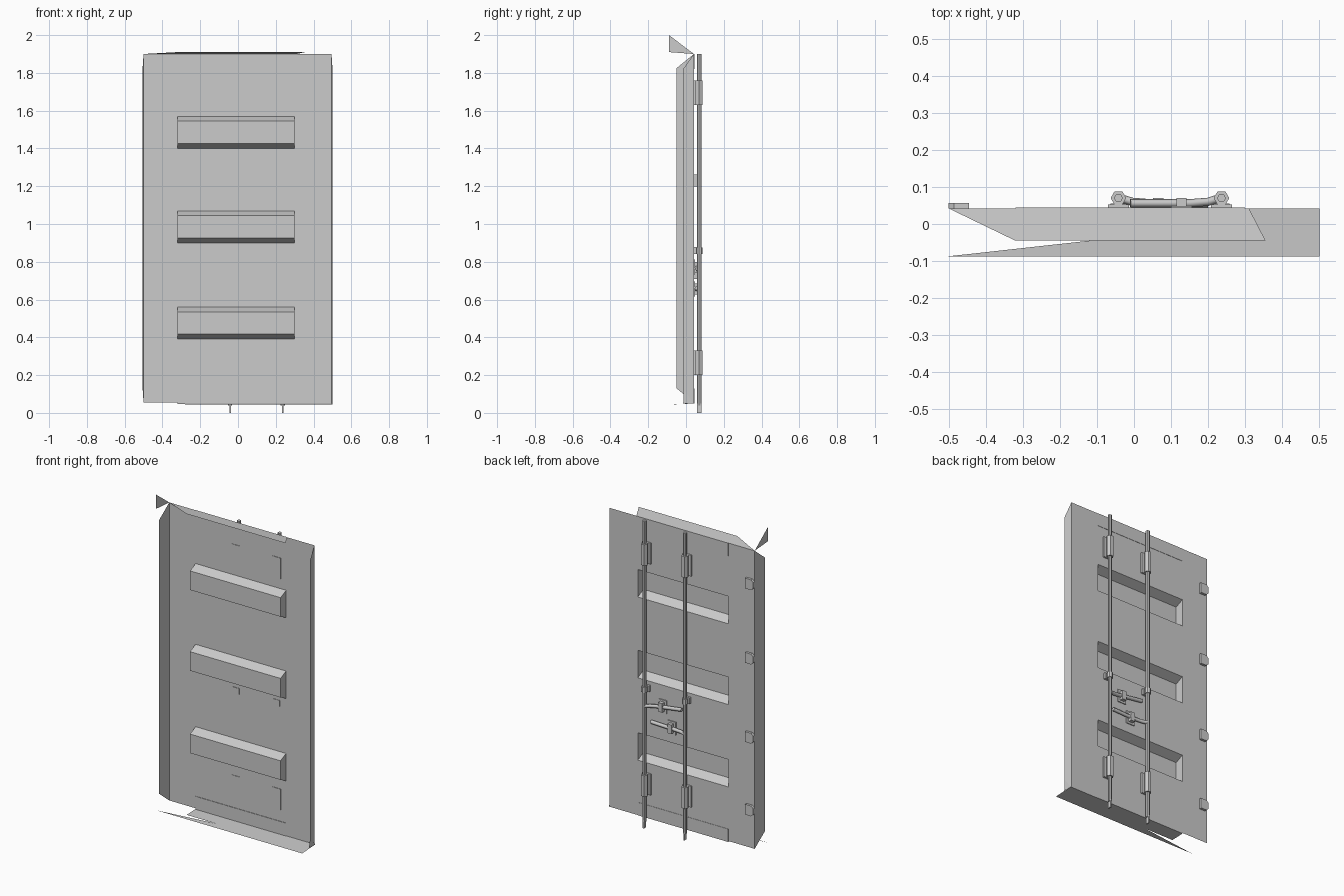
import bpy, bmesh, math
from mathutils import Vector

if "Cube" in bpy.data.objects:
    bpy.data.objects.remove(bpy.data.objects["Cube"])

YP = 0.042          # plane of the outer door sheet
XL, XR = -0.32, 0.30


def mesh_obj(name, verts, faces):
    bm = bmesh.new()
    vs = [bm.verts.new(v) for v in verts]
    for f in faces:
        bm.faces.new([vs[i] for i in f])
    me = bpy.data.meshes.new(name)
    bm.to_mesh(me)
    bm.free()
    ob = bpy.data.objects.new(name, me)
    bpy.context.collection.objects.link(ob)
    return ob


def sheet(name, pts):
    return mesh_obj(name, pts, [list(range(len(pts)))])


def box(name, x0, x1, y0, y1, z0, z1):
    v = [(x, y, z) for x in (x0, x1) for y in (y0, y1) for z in (z0, z1)]
    return mesh_obj(name, v, [(0, 1, 3, 2), (4, 6, 7, 5), (0, 4, 5, 1),
                              (2, 3, 7, 6), (0, 2, 6, 4), (1, 5, 7, 3)])


def cyl(name, a, b, r, n=8, turn=0.0):
    a, b = Vector(a), Vector(b)
    bpy.ops.mesh.primitive_cylinder_add(vertices=n, radius=r, depth=(b - a).length, location=(a + b) / 2)
    ob = bpy.context.object
    ob.name = name
    q = (b - a).to_track_quat('Z', 'Y')
    ob.rotation_euler = q.to_euler()
    if turn:
        ob.rotation_euler.rotate_axis('Z', turn)
    return ob


# corrugated centre panel: profile in (y, z) swept along x
prof = [(YP, 0.05)]
for z in (0.39, 0.90, 1.40):
    prof += [(YP, z), (-0.012, z + 0.027), (-0.012, z + 0.145), (YP, z + 0.17)]
prof.append((YP, 1.90))
n = len(prof)
verts = [(x, y, z) for x in (XL, XR) for y, z in prof]
faces = [(i, i + 1, n + i + 1, n + i) for i in range(n - 1)]
for i in (1, 5, 9):   # rib end caps
    faces += [(i, i + 1, i + 2, i + 3), tuple(n + i + k for k in (3, 2, 1, 0))]
mesh_obj("corrugated_panel", verts, faces)

# side stiles and top / bottom rails
sheet("left_stile", [(-0.5, YP, 0.055), (XL, YP, 0.055), (XL, YP, 1.9), (-0.5, YP, 1.9)])
sheet("right_stile", [(XR, YP, 0.05), (0.495, YP, 0.05), (0.495, YP, 1.9), (XR, YP, 1.9)])
for nm, z0, z1 in (("bottom_rail", 0.05, 0.13), ("top_rail", 1.82, 1.9)):
    box(nm, XL, XR, YP - 0.003, YP + 0.002, z0, z1)

# mitred sealing flaps on the sides, top and bottom
sheet("left_flap", [(-0.5, YP, 0.055), (-0.5, YP, 1.9), (-0.505, -0.05, 1.825), (-0.505, -0.05, 0.13)])
sheet("right_flap", [(0.495, YP, 0.05), (0.495, YP, 1.9), (0.5, -0.012, 1.825), (0.5, -0.012, 0.05)])
sheet("top_flap", [(-0.5, YP, 1.9), (XL, -0.045, 1.91), (0.355, -0.045, 1.91), (0.31, YP, 1.9)])
sheet("bottom_flap", [(XL, YP, 0.05), (XL, -0.045, 0.047), (-0.12, -0.045, 0.047),
                      (-0.5, -0.087, 0.044), (0.5, -0.087, 0.044), (0.5, YP, 0.05)])
sheet("bottom_corner_gusset", [(0.5, YP, 0.05), (0.5, -0.015, 0.05), (0.5, -0.01, 0.12)])
sheet("top_corner_flap", [(-0.5, YP, 1.9), (-0.5, -0.09, 1.91), (-0.5, -0.09, 2.0)])

# hinge lugs, tapered towards the outer edge
for i, z in enumerate((0.29, 0.74, 1.23, 1.69)):
    out = [(-0.5, z - 0.018), (-0.485, z - 0.032), (-0.445, z - 0.032),
           (-0.445, z + 0.032), (-0.485, z + 0.032), (-0.5, z + 0.018)]
    v = [(x, y, zz) for y in (YP, 0.057) for x, zz in out]
    f = [tuple(range(6)), tuple(range(11, 5, -1))]
    f += [(k, (k + 1) % 6, (k + 1) % 6 + 6, k + 6) for k in range(6)]
    mesh_obj(f"hinge_lug_{i}", v, f)

# locking rods with guides, hubs and flattened feet
RY = 0.07
for s, x in (("left", -0.042), ("right", 0.236)):
    cyl(f"{s}_lock_rod", (x, RY, 0.04), (x, RY, 1.9), 0.0115, 8)
    box(f"{s}_rod_foot", x - 0.004, x + 0.004, RY - 0.011, RY + 0.011, 0.0, 0.05)
    for k, z in enumerate((0.265, 1.695)):
        cyl(f"{s}_rod_guide_{k}", (x, RY, z - 0.065), (x, RY, z + 0.065), 0.021, 6, math.pi / 6)
        box(f"{s}_guide_plate_{k}", x - 0.028, x + 0.028, YP - 0.003, 0.053, z - 0.065, z + 0.065)
    cyl(f"{s}_rod_hub", (x, RY, 0.842), (x, RY, 0.875), 0.018, 8)
    box(f"{s}_hub_plate", x - 0.022, x + 0.022, YP - 0.003, 0.055, 0.84, 0.877)


# bent handles swept along a short path
def handle(name, path):
    cu = bpy.data.curves.new(name, 'CURVE')
    cu.dimensions = '3D'
    cu.bevel_depth = 0.011
    cu.bevel_resolution = 1
    cu.use_fill_caps = True
    sp = cu.splines.new('POLY')
    sp.points.add(len(path) - 1)
    for p, c in zip(sp.points, path):
        p.co = (*c, 1)
    ob = bpy.data.objects.new(name, cu)
    bpy.context.collection.objects.link(ob)


handle("upper_handle", [(0.232, 0.07, 0.755), (0.2, 0.06, 0.76), (0.15, 0.056, 0.768), (-0.01, 0.056, 0.79)])
handle("lower_handle", [(-0.038, 0.07, 0.655), (-0.005, 0.06, 0.655), (0.045, 0.056, 0.655), (0.2, 0.056, 0.66)])

# handle catches
for nm, x, z in (("upper_catch", 0.128, 0.772), ("lower_catch", 0.065, 0.656)):
    box(nm, x - 0.014, x + 0.014, YP, 0.07, z - 0.028, z + 0.028)
    box(nm + "_plate", x - 0.028, x + 0.028, YP, 0.048, z - 0.04, z + 0.04)
